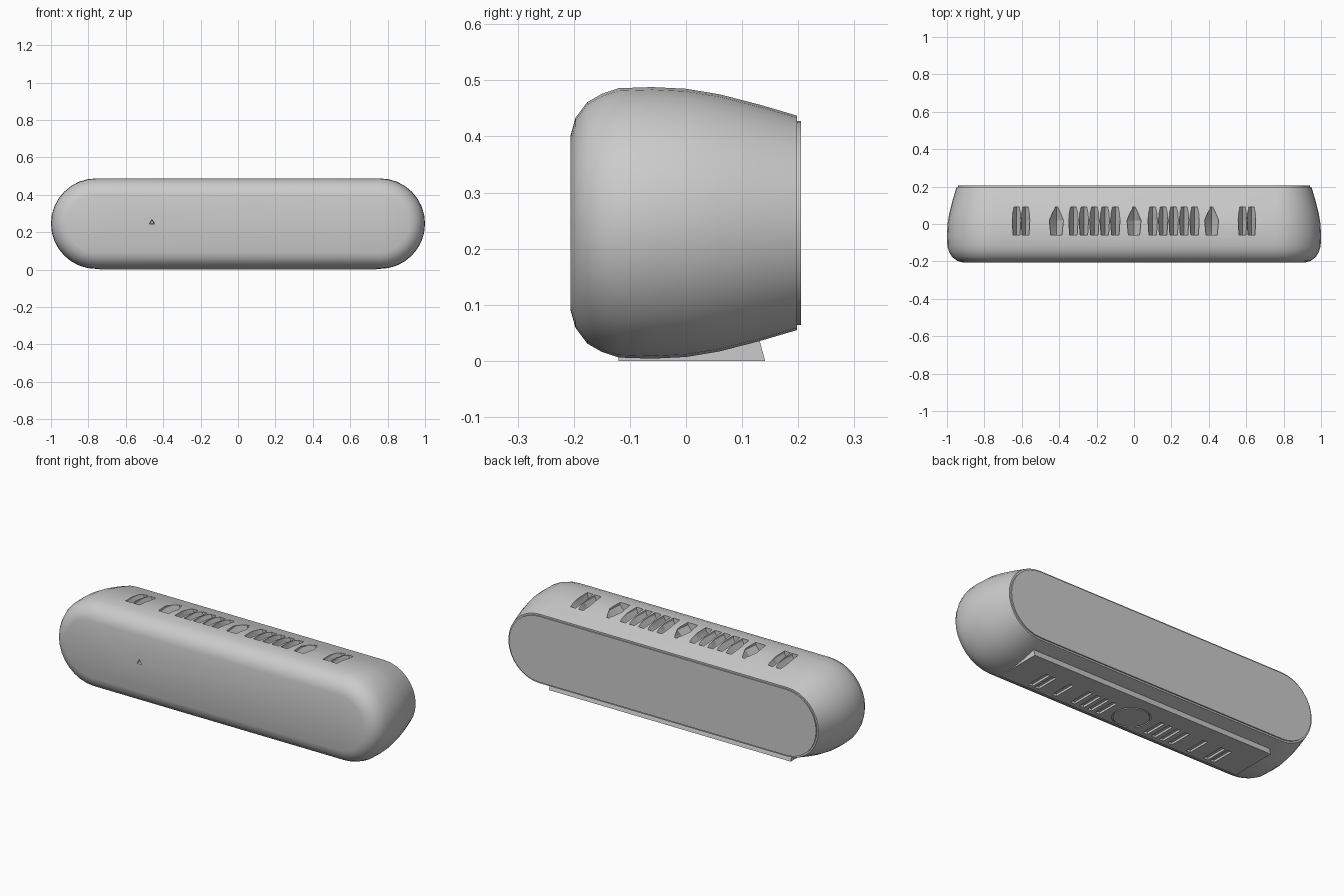
import bpy, bmesh, math

if "Cube" in bpy.data.objects:
    bpy.data.objects.remove(bpy.data.objects["Cube"])

grey = bpy.data.materials.new("shell grey")
grey.use_nodes = True
colour = (0.6, 0.6, 0.6, 1)
grey.diffuse_color = colour
grey.node_tree.nodes["Principled BSDF"].inputs["Base Color"].default_value = colour

MID = 0.246      # height of the long axis
STRAIGHT = 0.758  # half length of the straight run


def stadium(radius, steps=16):
    """Pill outline in x and z."""
    points = []
    for side in (1, -1):
        for i in range(steps + 1):
            a = math.pi * i / steps - side * math.pi / 2
            points.append((side * STRAIGHT + radius * math.cos(a),
                           MID + radius * math.sin(a)))
    return points


def make(name, sections, smooth=True):
    """Loft equal rings of 3D points and cap both ends."""
    bm = bmesh.new()
    rings = [[bm.verts.new(p) for p in s] for s in sections]
    for a, b in zip(rings, rings[1:]):
        for i in range(len(a)):
            j = (i + 1) % len(a)
            bm.faces.new((a[i], a[j], b[j], b[i]))
    bm.faces.new(rings[0])
    bm.faces.new(rings[-1])
    bmesh.ops.recalc_face_normals(bm, faces=bm.faces)
    mesh = bpy.data.meshes.new(name)
    bm.to_mesh(mesh)
    bm.free()
    mesh.materials.append(grey)
    obj = bpy.data.objects.new(name, mesh)
    bpy.context.collection.objects.link(obj)
    if smooth:
        activate(obj)
        bpy.ops.object.shade_smooth_by_angle(angle=math.radians(35))
    return obj


def activate(obj):
    bpy.ops.object.select_all(action='DESELECT')
    obj.select_set(True)
    bpy.context.view_layer.objects.active = obj


def cut(target, cutters):
    for c in cutters:
        mod = target.modifiers.new("cut", 'BOOLEAN')
        mod.object, mod.operation, mod.solver = c, 'DIFFERENCE', 'EXACT'
        activate(target)
        bpy.ops.object.modifier_apply(modifier=mod.name)
        bpy.data.objects.remove(c)


# Rounded shell, flat front, tapering towards the back
profile = [(-0.206, 0.155), (-0.197, 0.187), (-0.176, 0.215), (-0.15, 0.23),
           (-0.12, 0.240), (-0.06, 0.242), (0, 0.239), (0.06, 0.229),
           (0.13, 0.211), (0.198, 0.191)]
shell = make("shell", [[(x, y, z) for x, z in stadium(r)] for y, r in profile])

# Back panel, set inside the rim
make("back_panel", [[(x, y, z) for x, z in stadium(0.182)] for y in (0.19, 0.205)])


# V-shaped button recesses along the top
def groove(x, width, tip):
    rings = []
    for y, f in ((-0.06, 0.8), (0.02, 1), (0.09, tip)):
        w = width / 2 * f
        rings.append([(x - w, y, 0.52), (x + w, y, 0.52),
                      (x + w, y, 0.475), (x, y, 0.435), (x - w, y, 0.475)])
    return make("groove", rings, False)


recesses = []
for s in (1, -1):
    recesses += [(s * x, 0.046, 0.8) for x in (0.58, 0.628)]
    recesses += [(s * (0.1 + 0.056 * i), 0.05, 0.8) for i in range(5)]
    recesses.append((s * 0.415, 0.075, 0.25))
recesses.append((0, 0.075, 0.25))
cut(shell, [groove(*r) for r in recesses])

# Small pointed hole in the front
hole = []
for y, size in ((-0.23, 0.02), (-0.17, 0.012)):
    hole.append([(-0.46 + size * math.sin(a), y, 0.252 + size * math.cos(a))
                 for a in (0, math.tau / 3, 2 * math.tau / 3)])
cut(shell, [make("hole", hole, False)])

# Flat base with a slanted back edge
base = make("base", [[(x, -0.12, 0), (x, 0.141, 0), (x, 0.131, 0.037), (x, -0.12, 0.02)]
                     for x in (-0.74, 0.74)], False)


def slot(x, width):
    w = width / 2
    return make("slot", [[(x - w, y, -0.02), (x + w, y, -0.02),
                          (x + w, y, 0.012), (x - w, y, 0.012)]
                         for y in (-0.095, 0.035)], False)


slots = [slot(s * x, 0.026) for s in (1, -1)
         for x in (0.15, 0.2, 0.25, 0.305, 0.42, 0.53, 0.57)]


def disc(name, radius, low, high):
    return make(name, [[(radius * math.cos(i * math.tau / 24),
                         radius * math.sin(i * math.tau / 24) - 0.02, z)
                        for i in range(24)] for z in (low, high)], False)


# Ring groove around the central foot
cut(base, slots + [disc("ring_cut", 0.095, -0.02, 0.008)])
cut(shell, [slot(s * x, 0.026) for s in (1, -1)
            for x in (0.15, 0.2, 0.25, 0.305, 0.42, 0.53, 0.57)])
disc("foot", 0.088, 0, 0.02)

activate(shell)
bpy.ops.object.shade_smooth_by_angle(angle=math.radians(35))
